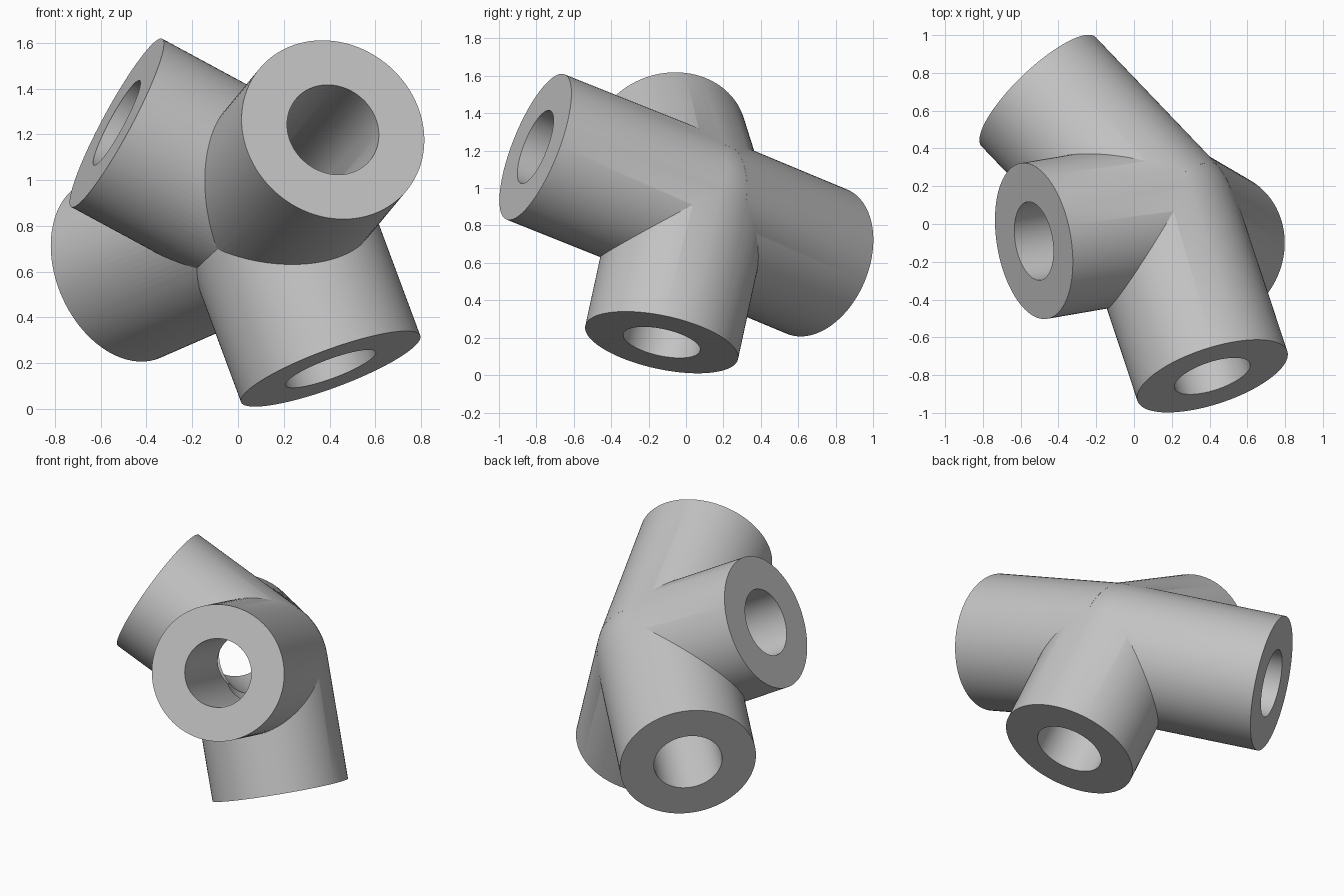
import bpy
import math
from mathutils import Vector

cube = bpy.data.objects.get("Cube")
if cube:
    bpy.data.objects.remove(cube, do_unlink=True)

OUTER, BORE = 0.418, 0.21
HUB = Vector((0.14, 0.025, 0.888))
# Centre of each open tube end
ENDS = {
    "front_arm": Vector((0.415, -0.805, 1.22)),
    "side_arm": Vector((-0.53, -0.09, 1.25)),
    "lower_arm": Vector((0.405, -0.13, 0.175)),
    "back_arm": Vector((-0.505, 0.70, 0.607)),
}

grey = bpy.data.materials.new("plain_grey")
grey.use_nodes = True
grey.diffuse_color = (0.55, 0.55, 0.55, 1)
grey.node_tree.nodes["Principled BSDF"].inputs["Base Color"].default_value = grey.diffuse_color


def rod(name, end, radius, extra=0.0):
    """Cylinder from the hub centre to an end point, optionally overshooting."""
    axis = end - HUB
    length = axis.length + extra
    bpy.ops.mesh.primitive_cylinder_add(
        vertices=96, radius=radius, depth=length,
        location=HUB + axis.normalized() * length / 2,
        rotation=axis.to_track_quat('Z', 'Y').to_euler())
    obj = bpy.context.object
    obj.name = name
    return obj


def combine(target, other, operation):
    mod = target.modifiers.new(other.name, 'BOOLEAN')
    mod.operation = operation
    mod.solver = 'EXACT'
    mod.object = other
    bpy.context.view_layer.objects.active = target
    bpy.ops.object.modifier_apply(modifier=mod.name)
    bpy.data.objects.remove(other, do_unlink=True)


# Rounded hub where the tubes meet
bpy.ops.mesh.primitive_uv_sphere_add(segments=96, ring_count=48,
                                     radius=OUTER * 0.999, location=HUB)
joint = bpy.context.object
joint.name = "four_way_tube_joint"

# Outer tubes, then the bores that meet in the middle
for name, end in ENDS.items():
    combine(joint, rod(name, end, OUTER), 'UNION')
for name, end in ENDS.items():
    combine(joint, rod(name + "_bore", end, BORE, 0.1), 'DIFFERENCE')

joint.data.materials.clear()
joint.data.materials.append(grey)
for face in joint.data.polygons:
    face.material_index = 0

bpy.ops.object.select_all(action='DESELECT')
joint.select_set(True)
bpy.context.view_layer.objects.active = joint
bpy.ops.object.shade_smooth_by_angle(angle=math.radians(25))
